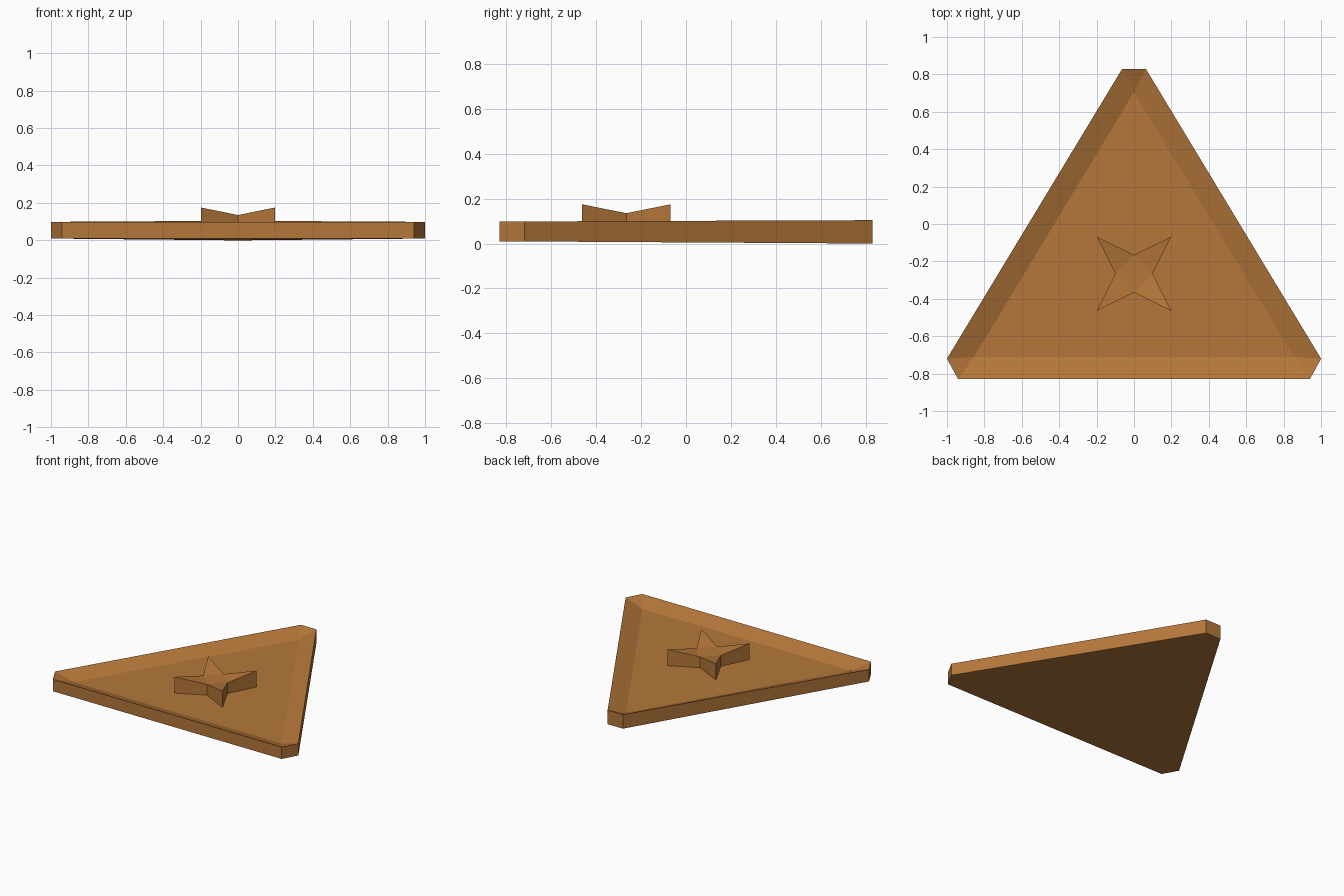
import bpy, bmesh

if "Cube" in bpy.data.objects:
    bpy.data.objects.remove(bpy.data.objects["Cube"])

wood = bpy.data.materials.new("warm brown")
wood.diffuse_color = (0.46, 0.185, 0.042, 1)
wood.use_nodes = True
wood.node_tree.nodes["Principled BSDF"].inputs["Base Color"].default_value = wood.diffuse_color


def finish(name, bm):
    bmesh.ops.recalc_face_normals(bm, faces=bm.faces)
    mesh = bpy.data.meshes.new(name)
    bm.to_mesh(mesh)
    bm.free()
    mesh.materials.append(wood)
    obj = bpy.data.objects.new(name, mesh)
    bpy.context.collection.objects.link(obj)
    return obj


def slope(y, front, back):
    """Height that changes evenly from the front edge to the back tip."""
    return front + (back - front) * (y + 0.83) / 1.66


# Triangular tray: clipped corners, rim sloping down to a sunken floor
outline = [(-0.94, -0.83), (0.94, -0.83), (1, -0.72),
           (0.063, 0.83), (-0.063, 0.83), (-1, -0.72)]
inner = [(0.855, -0.71), (0, 0.705), (-0.855, -0.71)]
bm = bmesh.new()
low = [bm.verts.new((x, y, slope(y, 0.01, 0))) for x, y in outline]
rim = [bm.verts.new((x, y, slope(y, 0.098, 0.104))) for x, y in outline]
floor = [bm.verts.new((x, y, 0.055)) for x, y in inner]
bm.faces.new(low[::-1])
bm.faces.new(floor)
for i in range(6):
    j = (i + 1) % 6
    bm.faces.new((low[i], low[j], rim[j], rim[i]))
for k in range(3):
    a, b, c = 2 * k, 2 * k + 1, (2 * k + 2) % 6
    bm.faces.new((rim[a], rim[b], floor[k], floor[k - 1]))  # long side bevel
    bm.faces.new((rim[b], rim[c], floor[k]))                # clipped corner
finish("triangular_tray", bm)

# Four-pointed star: flat centre diamond with raised tips
cy, base = -0.266, 0.055
tips = [(0.198, 0.198), (-0.198, 0.198), (-0.198, -0.198), (0.198, -0.198)]
notches = [(0.1, 0), (0, 0.1), (-0.1, 0), (0, -0.1)]
bm = bmesh.new()
ring = []
for n, t in zip(notches, tips):
    for (x, y), z in ((n, 0.135), (t, 0.175)):
        ring.append((bm.verts.new((x, y + cy, base)), bm.verts.new((x, y + cy, z))))
for i in range(8):
    p, q = ring[i], ring[(i + 1) % 8]
    bm.faces.new((p[0], q[0], q[1], p[1]))
for i in range(0, 8, 2):
    bm.faces.new((ring[i][1], ring[i + 1][1], ring[(i + 2) % 8][1]))
bm.faces.new([ring[i][1] for i in range(0, 8, 2)])
bm.faces.new([r[0] for r in ring[::-1]])
finish("star", bm)
